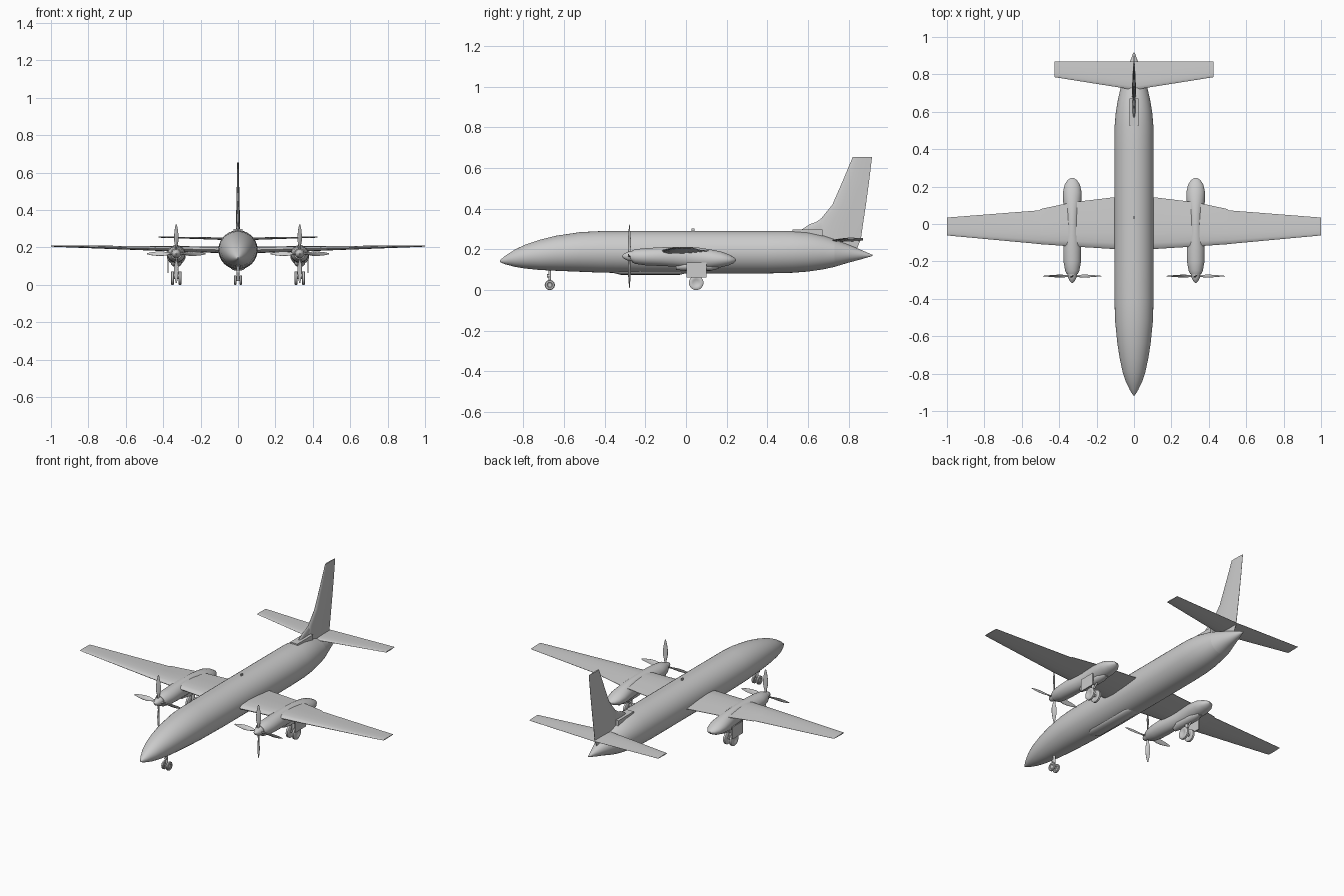
import bpy, bmesh, math
from mathutils import Vector, Matrix

if "Cube" in bpy.data.objects:
    bpy.data.objects.remove(bpy.data.objects["Cube"])


def finish(name, bm, angle=35):
    bmesh.ops.recalc_face_normals(bm, faces=bm.faces)
    me = bpy.data.meshes.new(name)
    bm.to_mesh(me)
    bm.free()
    me.shade_smooth()
    me.set_sharp_from_angle(angle=math.radians(angle))
    ob = bpy.data.objects.new(name, me)
    bpy.context.collection.objects.link(ob)
    return ob


def loft(name, rings, angle=35):
    """Skin a list of equal-length point rings and cap both ends."""
    bm = bmesh.new()
    vs = [[bm.verts.new(p) for p in r] for r in rings]
    n = len(rings[0])
    for a, b in zip(vs, vs[1:]):
        for i in range(n):
            j = (i + 1) % n
            bm.faces.new((a[i], a[j], b[j], b[i]))
    bm.faces.new(vs[0])
    bm.faces.new(vs[-1][::-1])
    return finish(name, bm, angle)


def body(name, stations, x=0, n=32, angle=35):
    """Elliptical body along y; station = (y, bottom z, top z, half width)."""
    rings = []
    for y, lo, hi, w in stations:
        c, h = (lo + hi) / 2, (hi - lo) / 2
        rings.append([(x + w * math.cos(2 * math.pi * i / n), y,
                       c + h * math.sin(2 * math.pi * i / n)) for i in range(n)])
    return loft(name, rings, angle)


FOIL = [(0, 0), (.03, .24), (.12, .42), (.3, .5), (.6, .36), (1, .04)]


def foil(lead, trail, thick, place):
    """Airfoil section; place(y, t) maps chord position and offset to 3D."""
    pts = FOIL + [(u, -t) for u, t in FOIL[:0:-1]]
    return [place(lead + u * (trail - lead), t * thick) for u, t in pts]


def span(name, sections):
    """Horizontal surface; section = (x, z, leading y, trailing y, thickness)."""
    return loft(name, [foil(l, t, th, lambda y, o, x=x, z=z: (x, y, z + o))
                       for x, z, l, t, th in sections])


def box(name, lo, hi):
    lo, hi = Vector(lo), Vector(hi)
    bm = bmesh.new()
    bmesh.ops.create_cube(bm, size=1, matrix=Matrix.Translation((lo + hi) / 2)
                          @ Matrix.Diagonal((*(hi - lo), 1)))
    return finish(name, bm)


def rod(name, a, b, r, n=12):
    a, b = Vector(a), Vector(b)
    d = b - a
    bm = bmesh.new()
    bmesh.ops.create_cone(bm, cap_ends=True, segments=n, radius1=r, radius2=r, depth=d.length,
                          matrix=Matrix.Translation((a + b) / 2)
                          @ d.to_track_quat('Z', 'Y').to_matrix().to_4x4())
    return finish(name, bm)


def wheel(name, x, y, r, w):
    """Tyre with rounded shoulders and a dished hub, resting on z = 0."""
    prof = [(-.3, .4), (-.5, .55), (-.5, .85), (-.3, 1), (.3, 1), (.5, .85), (.5, .55), (.3, .4)]
    n = 24
    return loft(name, [[(x + u * w, y + k * r * math.cos(2 * math.pi * i / n),
                         r + k * r * math.sin(2 * math.pi * i / n)) for i in range(n)]
                       for u, k in prof])


# Fuselage, tail cone and belly fairing
body("fuselage", [
    (-.916, .138, .146, .004), (-.89, .127, .168, .021), (-.84, .114, .2, .045),
    (-.79, .106, .224, .061), (-.72, .099, .247, .076), (-.64, .095, .267, .089),
    (-.52, .09, .285, .101), (-.42, .086, .29, .104), (-.2, .082, .291, .105),
    (.4, .082, .291, .105), (.52, .085, .291, .104), (.6, .091, .285, .097),
    (.67, .101, .27, .085), (.73, .114, .25, .071)], n=40)
body("tail_cone", [(.73, .114, .25, .071), (.8, .135, .223, .046),
                   (.86, .151, .198, .024), (.918, .168, .173, .003)], n=40)
body("belly_fairing", [(-.36, .085, .1, .02), (-.32, .075, .11, .04),
                       (-.03, .075, .11, .04), (.01, .085, .1, .02)], n=16)

# Fin, dorsal fillet and roof aerial
loft("fin", [foil(l, t, th, lambda y, o, z=z: (o, y, z)) for z, l, t, th in [
    (.2, .66, .84, .022), (.25, .65, .86, .022), (.34, .655, .873, .021),
    (.42, .72, .885, .018), (.53, .768, .9, .013), (.654, .82, .915, .008)]])
loft("dorsal_fillet", [foil(l, .76, th, lambda y, o, z=z: (o, y, z)) for z, l, th in [
    (.27, .55, .016), (.295, .565, .016), (.325, .61, .014), (.335, .64, .01), (.37, .69, .008)]])
box("dorsal_box", (-.024, .525, .265), (.024, .672, .297))
box("roof_aerial", (-.004, .028, .285), (.004, .042, .302))

for s, side in ((-1, "left"), (1, "right")):
    # Wing and tailplane
    span(side + "_wing", [
        (s * .0, .186, -.14, .15, .036), (s * .105, .187, -.134, .143, .034),
        (s * .33, .192, -.12, .116, .03), (s * .5, .196, -.108, .08, .023),
        (s * .505, .196, -.107, .073, .023), (s * .98, .207, -.063, .036, .008),
        (s * 1, .208, -.06, .034, .005)])
    span(side + "_tailplane", [
        (s * .0, .244, .715, .87, .014), (s * .06, .246, .727, .87, .014),
        (s * .425, .255, .785, .87, .006)])

    # Engine nacelle and spinner
    x = s * .33
    body(side + "_nacelle", [
        (-.266, .137, .194, .03), (-.25, .129, .201, .038), (-.2, .122, .206, .047),
        (-.13, .119, .21, .048), (-.06, .116, .213, .042), (0, .112, .213, .038),
        (.06, .107, .209, .041), (.12, .106, .2, .049), (.17, .112, .19, .05),
        (.21, .121, .176, .041), (.235, .133, .162, .025), (.247, .144, .151, .006)], x, 28)
    body(side + "_spinner", [
        (-.315, .164, .169, .003), (-.305, .154, .179, .013), (-.288, .145, .188, .022),
        (-.262, .141, .192, .026)], x, 20)
    body(side + "_wheel_fairing", [(-.05, .1, .13, .012), (-.01, .095, .14, .028),
                                   (.12, .095, .14, .03), (.16, .105, .13, .015)], x, 16)

    # Four twisted propeller blades
    hub = Vector((x, -.278, .166))
    for k in range(4):
        turn = Matrix.Rotation(k * math.pi / 2, 3, 'Y')
        rings = []
        for r, c, th, tw in [(.012, .012, .011, 60), (.035, .014, .009, 50), (.065, .026, .006, 35),
                             (.095, .027, .005, 26), (.13, .018, .004, 20), (.157, .006, .002, 16)]:
            twist = Matrix.Rotation(math.radians(tw), 3, 'Z')
            rings.append(foil(-c / 2, c / 2, th, lambda u, o, r=r, m=turn @ twist:
                              hub + m @ Vector((u, o, r))))
        loft(f"{side}_propeller_blade_{k + 1}", rings)

    # Main landing gear with outboard door
    y = .05
    rod(side + "_main_strut", (x, y, .037), (x, y, .14), .009)
    rod(side + "_main_brace", (x, y, .07), (x, y + .06, .12), .005)
    rod(side + "_main_axle", (x - .022, y, .037), (x + .022, y, .037), .007)
    for t, pos in ((-1, "a"), (1, "b")):
        wheel(f"{side}_main_wheel_{pos}", x + t * .02, y, .036, .018)
    xd = x + s * .044
    box(side + "_gear_door", (xd - .003, .003, .063), (xd + .003, .1, .135))

    # Nose wheels
    wheel(side + "_nose_wheel", s * .015, -.67, .025, .014)

# Nose strut
rod("nose_strut", (0, -.67, .025), (0, -.67, .115), .007)
rod("nose_axle", (-.017, -.67, .025), (.017, -.67, .025), .006)
rod("nose_lamp", (0, -.684, .07), (0, -.668, .07), .008)
